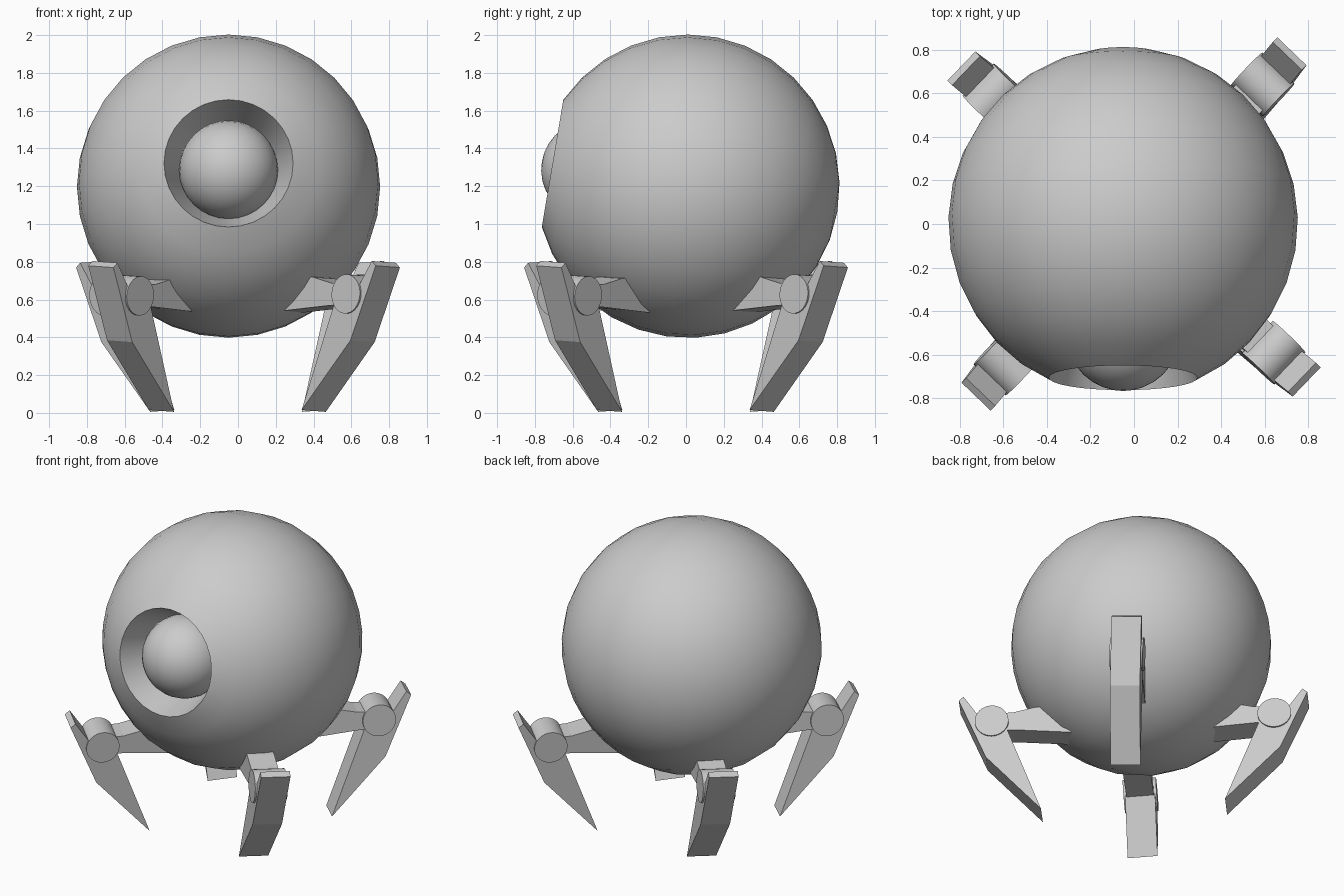
import bpy, bmesh
from math import radians, sin, cos, pi
from mathutils import Matrix, Vector

cube = bpy.data.objects.get("Cube")
if cube:
    bpy.data.objects.remove(cube)

SHADE = 0.6
grey = bpy.data.materials.new("plain grey")
grey.use_nodes = True
grey.diffuse_color = (SHADE, SHADE, SHADE, 1)
grey.node_tree.nodes["Principled BSDF"].inputs["Base Color"].default_value = grey.diffuse_color


def finish(name, bm, matrix, smooth=None):
    """Turn a bmesh into a placed, coloured object."""
    bmesh.ops.recalc_face_normals(bm, faces=bm.faces)
    bm.transform(matrix)
    mesh = bpy.data.meshes.new(name)
    bm.to_mesh(mesh)
    bm.free()
    mesh.materials.append(grey)
    obj = bpy.data.objects.new(name, mesh)
    bpy.context.collection.objects.link(obj)
    if smooth:
        bpy.ops.object.select_all(action="DESELECT")
        obj.select_set(True)
        bpy.context.view_layer.objects.active = obj
        bpy.ops.object.shade_smooth_by_angle(angle=radians(smooth))
    return obj


def lathe(name, profile, matrix):
    """Spin (radius, height) points around z."""
    bm = bmesh.new()
    verts = [bm.verts.new((r, 0, h)) for r, h in profile]
    edges = [bm.edges.new(pair) for pair in zip(verts, verts[1:])]
    bmesh.ops.spin(bm, geom=verts + edges, cent=(0, 0, 0), axis=(0, 0, 1),
                   angle=2 * pi, steps=32, use_merge=True)
    bmesh.ops.remove_doubles(bm, verts=bm.verts, dist=1e-4)
    return finish(name, bm, matrix, 35)


def plate(name, outline, width, matrix):
    """Extrude a side outline (reach, height) symmetrically across its width."""
    bm = bmesh.new()
    face = bm.faces.new([bm.verts.new((r, -width / 2, z)) for r, z in outline])
    new = bmesh.ops.extrude_face_region(bm, geom=[face])["geom"]
    bmesh.ops.translate(bm, vec=(0, width, 0),
                        verts=[v for v in new if isinstance(v, bmesh.types.BMVert)])
    return finish(name, bm, matrix)


# Spherical body with a tapered socket, its axis tipped slightly upward
BODY_RADIUS = 0.803
centre = Vector((-0.05, 0.01, 1.2))
gaze = Matrix.Translation(centre) @ Matrix.Rotation(radians(90 - 9.6), 4, "X")
rim = radians(25.2)
steps = 14
angles = [pi + (rim - pi) * i / steps for i in range(steps + 1)]
profile = [(BODY_RADIUS * sin(a), BODY_RADIUS * cos(a)) for a in angles]
profile[0] = (0, -BODY_RADIUS)
lathe("body", profile + [(0.25, 0.48), (0, 0.48)], gaze)

# Eyeball resting in the socket
bm = bmesh.new()
bmesh.ops.create_uvsphere(bm, u_segments=32, v_segments=16, radius=0.262)
finish("eyeball", bm, gaze @ Matrix.Translation((0, 0, 0.522)), 35)

# Four identical legs: arm, hinge and pointed shin
arm_outline = [(0.88, 0.68), (0.74, 0.685), (0.61, 0.715), (0.45, 0.73),
               (0.38, 0.535), (0.74, 0.565), (0.88, 0.57)]
shin_outline = [(0.57, 0.01), (0.91, 0.38), (1.075, 0.775), (1.045, 0.8),
                (0.95, 0.66), (0.79, 0.6)]
lean = (Matrix.Translation((0, 0, 0.3)) @ Matrix.Rotation(radians(-3), 4, "X")
        @ Matrix.Translation((0, 0, -0.3)))
sides = ("back_left", "back_right", "front_right", "front_left")
for i, side in enumerate(sides):
    place = Matrix.Rotation(radians(46.2 + 90 * i), 4, "Z") @ lean
    plate(side + "_arm", arm_outline, 0.17, place)
    plate(side + "_shin", shin_outline, 0.185, place)
    bm = bmesh.new()
    bmesh.ops.create_cone(bm, cap_ends=True, segments=32, radius1=0.104,
                          radius2=0.104, depth=0.205)
    hinge = Matrix.Translation((0.872, 0, 0.625)) @ Matrix.Rotation(pi / 2, 4, "X")
    finish(side + "_hinge", bm, place @ hinge, 35)
